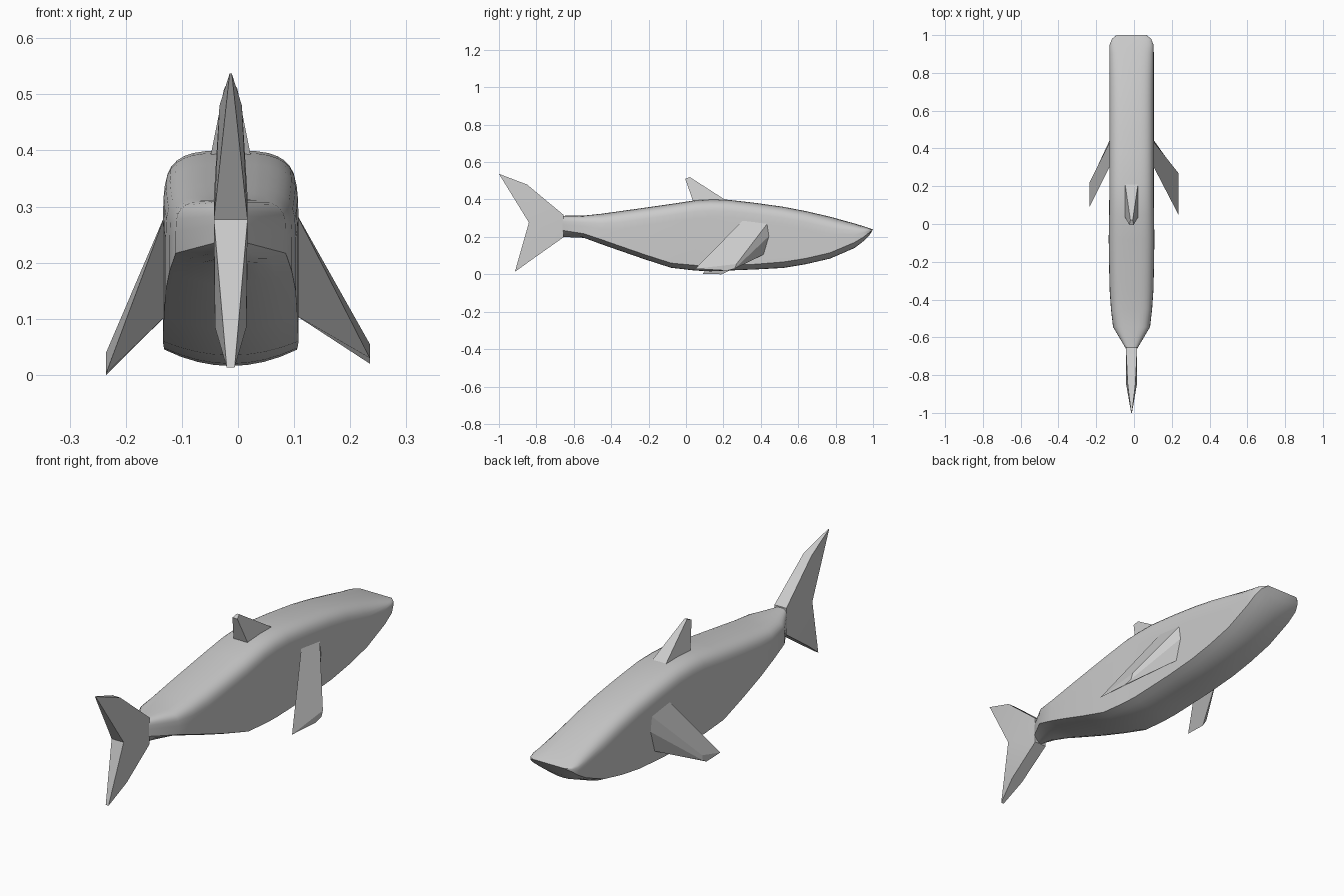
import bpy, bmesh, math

cube = bpy.data.objects.get("Cube")
if cube:
    bpy.data.objects.remove(cube, do_unlink=True)

CX = -0.013  # centre line of the body

grey = bpy.data.materials.new("light grey")
grey.use_nodes = True
grey.diffuse_color = (0.6, 0.6, 0.6, 1)
bsdf = next(n for n in grey.node_tree.nodes if n.type == 'BSDF_PRINCIPLED')
bsdf.inputs["Base Color"].default_value = (0.6, 0.6, 0.6, 1)
bsdf.inputs["Roughness"].default_value = 0.6


def make(name, verts, faces, smooth=None):
    """Mesh object with merged points, outward normals and optional smoothing."""
    bm = bmesh.new()
    vs = [bm.verts.new(v) for v in verts]
    for f in faces:
        bm.faces.new([vs[i] for i in f])
    bmesh.ops.remove_doubles(bm, verts=bm.verts, dist=0.0002)
    bmesh.ops.recalc_face_normals(bm, faces=bm.faces)
    me = bpy.data.meshes.new(name)
    bm.to_mesh(me)
    bm.free()
    me.materials.append(grey)
    ob = bpy.data.objects.new(name, me)
    bpy.context.collection.objects.link(ob)
    if smooth:
        bpy.ops.object.select_all(action='DESELECT')
        ob.select_set(True)
        bpy.context.view_layer.objects.active = ob
        bpy.ops.object.shade_smooth_by_angle(angle=math.radians(smooth))
    return ob


def loft(name, rings, smooth=None, caps=True):
    """Skin a list of equal-length closed rings."""
    n = len(rings[0])
    faces = [(r * n + i, r * n + (i + 1) % n, (r + 1) * n + (i + 1) % n, (r + 1) * n + i)
             for r in range(len(rings) - 1) for i in range(n)]
    faces.append(range(n))
    if caps:
        faces.append(range((len(rings) - 1) * n, len(rings) * n))
    return make(name, [p for ring in rings for p in ring], faces, smooth)


# Body stations: y, top, lower side edge, keel, half width
STATIONS = [
    (-0.66, 0.313, 0.235, 0.200, 0.030),
    (-0.545, 0.314, 0.217, 0.195, 0.098),
    (-0.45, 0.324, 0.185, 0.160, 0.109),
    (-0.35, 0.338, 0.150, 0.125, 0.116),
    (-0.22, 0.356, 0.105, 0.080, 0.119),
    (-0.08, 0.376, 0.060, 0.035, 0.121),
    (0.05, 0.396, 0.048, 0.020, 0.119),
    (0.13, 0.400, 0.045, 0.016, 0.118),
    (0.22, 0.399, 0.048, 0.020, 0.118),
    (0.37, 0.382, 0.054, 0.026, 0.118),
    (0.52, 0.361, 0.066, 0.034, 0.118),
    (0.64, 0.338, 0.085, 0.054, 0.118),
    (0.77, 0.308, 0.115, 0.084, 0.118),
    (0.90, 0.272, 0.170, 0.140, 0.118),
    (0.95, 0.257, 0.200, 0.178, 0.116),
    (0.98, 0.247, 0.224, 0.208, 0.104),
    (1.00, 0.240, 0.240, 0.240, 0.080),
]
ARC, BELLY = 16, 8


def section(y, top, side, keel, hw):
    shoulder = min(0.095, 0.6 * (top - side))
    ring = [(CX + hw, y, side)]
    for i in range(ARC + 1):  # rounded back
        a = math.pi * i / ARC
        c, s = math.cos(a), abs(math.sin(a))
        s = 0 if s < 1e-6 else s
        x = math.copysign(abs(c) ** 0.6, c) * hw
        ring.append((CX + x, y, top - shoulder + shoulder * s ** 0.6))
    for i in range(BELLY):  # shallow curved belly
        u = -1 + 2 * i / BELLY
        ring.append((CX + u * hw, y, keel + (side - keel) * u * u))
    return ring


loft("body", [section(*s) for s in STATIONS], smooth=35, caps=False)

# Dorsal fin: wedge leaning back to a narrow tip
base = [(CX + x, y, 0.385) for x, y in [(-.037, .04), (.037, .04), (.037, .23), (-.037, .23)]]
tip = [(CX + x, y, z) for x, y, z in
       [(-.012, -.004, .51), (.012, -.004, .51), (.006, .02, .52), (-.006, .02, .52)]]
loft("dorsal_fin", [base, tip])

# Side fins: swept back and down from the flanks; (y, z) of root and tip
ROOT = [(.31, .295), (.44, .278), (.45, .21), (.42, .108)]
TIPS = {
    "left_fin": (1, .235, [(.05, .03), (.27, .055), (.26, .03), (.22, .02)]),
    "right_fin": (-1, -.235, [(.09, .003), (.22, .04), (.215, .015), (.19, .0)]),
}
for name, (s, tip_x, tip_yz) in TIPS.items():
    loft(name, [[(CX + s * .113, y, z) for y, z in ROOT],
                [(tip_x, y, z) for y, z in tip_yz]])

# Tail fin: two tapering lobes around a notch; y, z, half thickness
TAIL = [(-.655, .318, .030), (-.85, .48, .020), (-1, .537, .002), (-.84, .277, .030),
        (-.915, .013, .007), (-.815, .085, .028), (-.655, .198, .030)]
SIDE = [(0, 1, 3), (1, 2, 3), (0, 3, 6), (3, 5, 6), (3, 4, 5)]
n = len(TAIL)
verts = [(CX + s * t, y, z) for s in (-1, 1) for y, z, t in TAIL]
faces = SIDE + [tuple(i + n for i in f) for f in SIDE]
faces += [(i, (i + 1) % n, (i + 1) % n + n, i + n) for i in range(n)]
make("tail_fin", verts, faces, smooth=25)
